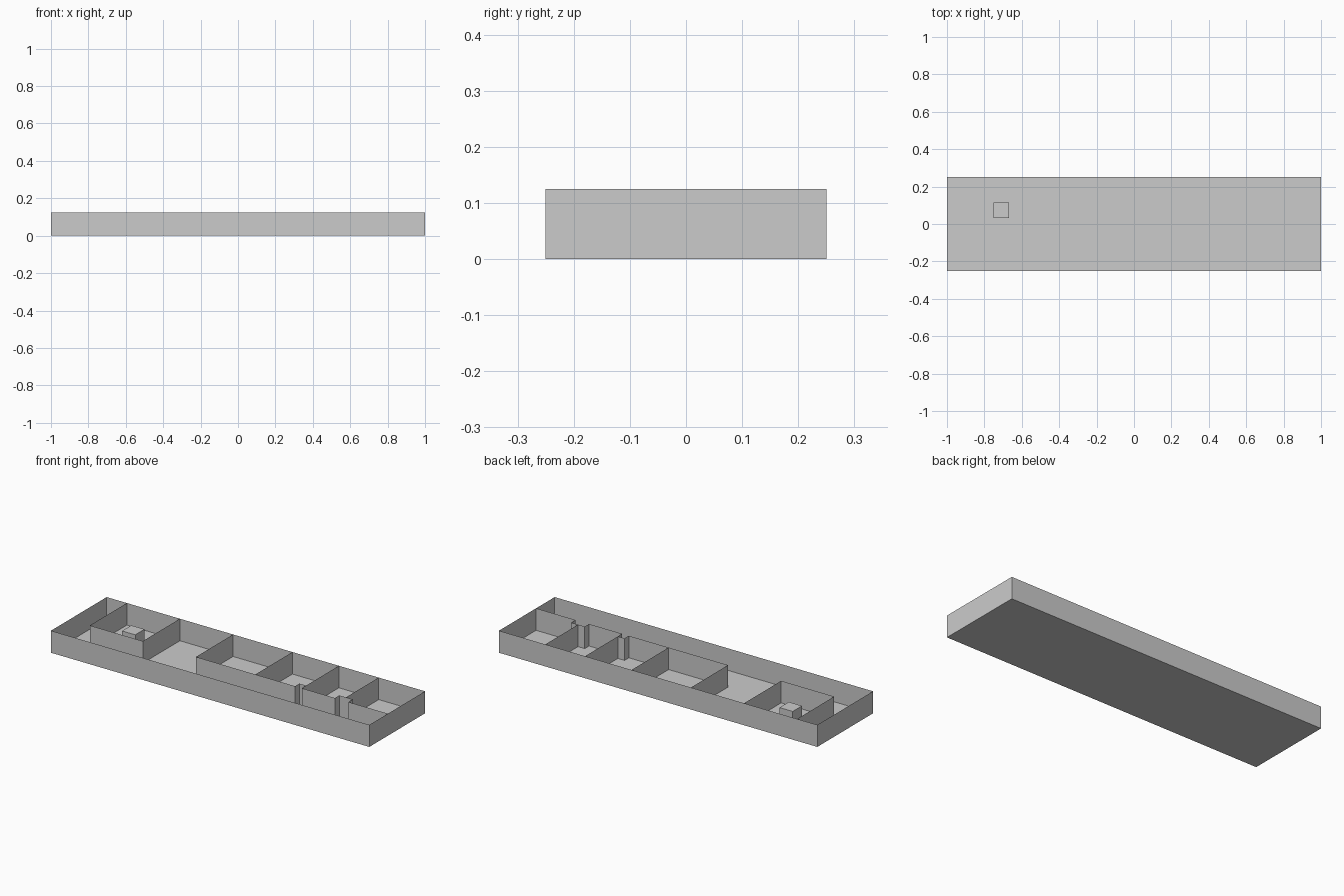
import bpy, bmesh

if "Cube" in bpy.data.objects:
    bpy.data.objects.remove(bpy.data.objects["Cube"])

HEIGHT = 0.125          # wall height
BACK = 0.25             # back wall y
FRONT = -0.083          # corridor side of the rooms
RECESS = -0.044         # inner side of the door recesses


def finish(name, bm):
    mesh = bpy.data.meshes.new(name)
    bm.to_mesh(mesh)
    bm.free()
    obj = bpy.data.objects.new(name, mesh)
    bpy.context.collection.objects.link(obj)
    return obj


def wall(name, path, closed=False):
    """Thin wall sheet raised from a plan path."""
    bm = bmesh.new()
    low = [bm.verts.new((x, y, 0)) for x, y in path]
    high = [bm.verts.new((x, y, HEIGHT)) for x, y in path]
    n = len(path)
    for i in range(n if closed else n - 1):
        j = (i + 1) % n
        bm.faces.new((low[i], low[j], high[j], high[i]))
    return finish(name, bm)


# Floor and outer shell
outline = [(-1, -0.25), (1, -0.25), (1, BACK), (-1, BACK)]
bm = bmesh.new()
bm.faces.new([bm.verts.new((x, y, 0)) for x, y in outline])
finish("floor", bm)
wall("outer_wall", outline, closed=True)

# Closed room at the left
wall("left_room_wall", [(-0.873, BACK), (-0.873, FRONT), (-0.54, FRONT), (-0.54, BACK)])

# Row of rooms at the right, with two recessed doorways
wall("corridor_wall", [
    (-0.206, BACK), (-0.206, FRONT), (0.417, FRONT),
    (0.417, RECESS), (0.459, RECESS), (0.459, FRONT),
    (0.667, FRONT), (0.667, RECESS), (0.752, RECESS), (0.752, FRONT),
    (1, FRONT)])

# Partitions between the right-hand rooms
for i, (x, end) in enumerate([(0.167, FRONT), (0.459, RECESS), (0.709, RECESS)]):
    wall(f"partition_{i + 1}", [(x, BACK), (x, end)])

# Block standing in the left room
SIDE = 0.083
bm = bmesh.new()
bmesh.ops.create_cube(bm, size=SIDE)
finish("block", bm).location = (-0.709, 0.073, SIDE / 2)
